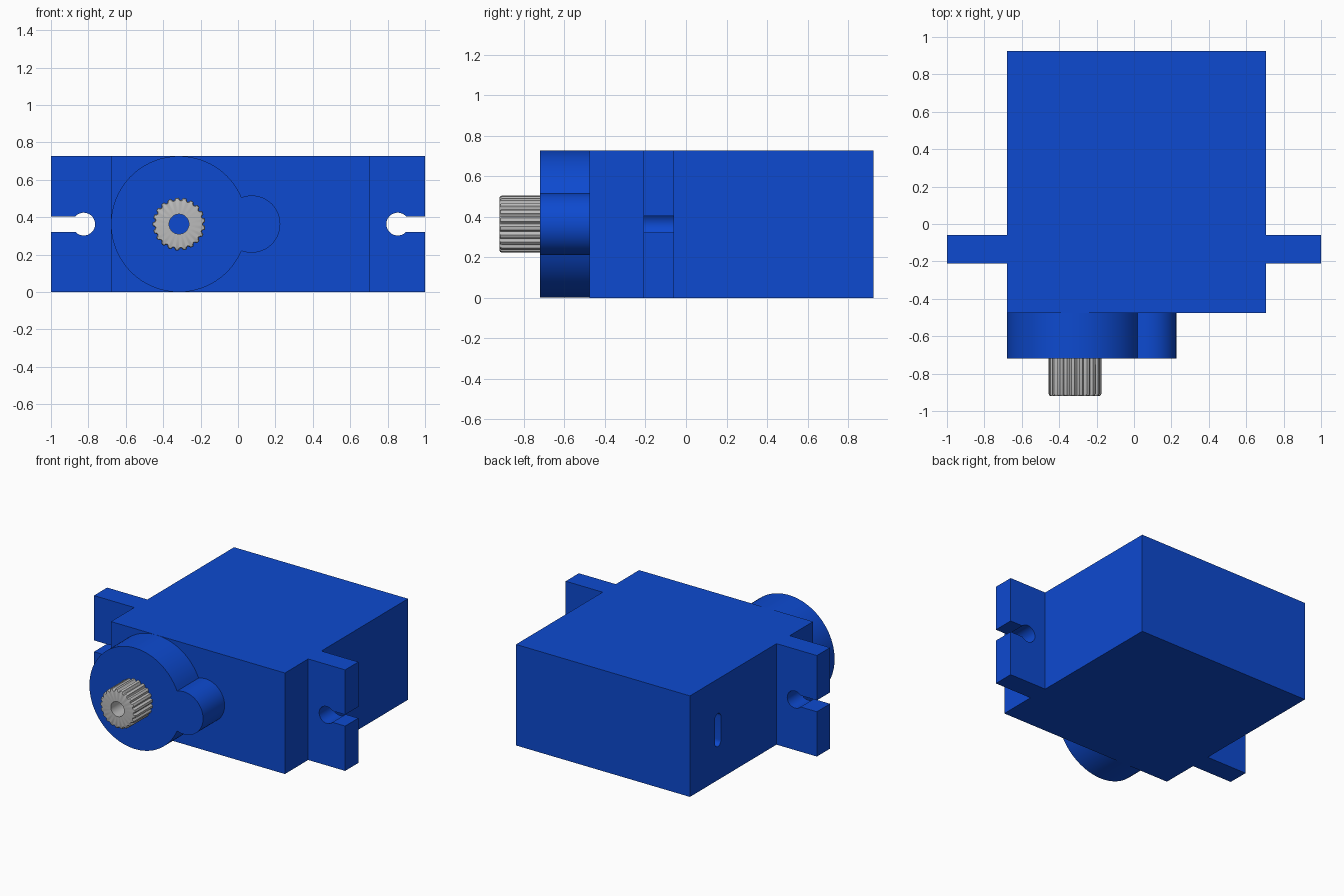
import bpy, bmesh, math

if "Cube" in bpy.data.objects:
    bpy.data.objects.remove(bpy.data.objects["Cube"])

H = 0.727          # body height
ZC = H / 2         # centre line height
X0, X1 = -0.679, 0.706


def material(name, rgb):
    m = bpy.data.materials.new(name)
    m.diffuse_color = (*rgb, 1)
    m.use_nodes = True
    m.node_tree.nodes["Principled BSDF"].inputs["Base Color"].default_value = m.diffuse_color
    return m


blue = material("blue plastic", (0.004, 0.068, 0.63))
grey = material("grey metal", (0.5, 0.5, 0.5))


def finish(name, bm, mat, smooth=True):
    bmesh.ops.recalc_face_normals(bm, faces=bm.faces)
    me = bpy.data.meshes.new(name)
    bm.to_mesh(me)
    bm.free()
    me.materials.append(mat)
    ob = bpy.data.objects.new(name, me)
    bpy.context.collection.objects.link(ob)
    bpy.ops.object.select_all(action='DESELECT')
    ob.select_set(True)
    bpy.context.view_layer.objects.active = ob
    if smooth:
        bpy.ops.object.shade_smooth_by_angle(angle=math.radians(30))
    return ob


def prism(name, pts, move, mat, smooth=True):
    """Extrude a closed outline of 3D points along a vector."""
    bm = bmesh.new()
    face = bm.faces.new([bm.verts.new(p) for p in pts])
    out = bmesh.ops.extrude_face_region(bm, geom=[face], use_keep_orig=True)
    verts = [v for v in out["geom"] if isinstance(v, bmesh.types.BMVert)]
    bmesh.ops.translate(bm, verts=verts, vec=move)
    return finish(name, bm, mat, smooth)


def arc(cx, cz, r, a0, a1, n):
    return [(cx + r * math.cos(a0 + (a1 - a0) * i / n),
             cz + r * math.sin(a0 + (a1 - a0) * i / n)) for i in range(n + 1)]


# main case with a rounded cable slot in its left wall
body = prism("case", [(X0, -0.475, 0), (X1, -0.475, 0), (X1, -0.475, H), (X0, -0.475, H)],
             (0, 1.4, 0), blue, False)
slot = arc(0.607, 0.445, 0.034, 0, math.pi, 12) + arc(0.607, 0.275, 0.034, math.pi, 2 * math.pi, 12)
cutter = prism("slot_cutter", [(X0 - 0.1, y, z) for y, z in slot], (0.2, 0, 0), blue)
cutter.hide_render = True
mod = body.modifiers.new("cable_slot", 'BOOLEAN')
mod.operation, mod.solver, mod.object = 'DIFFERENCE', 'EXACT', cutter
bpy.context.view_layer.objects.active = body
bpy.ops.object.modifier_apply(modifier=mod.name)
bpy.data.objects.remove(cutter)

# mounting tabs with keyhole slots
for name, s, wall, hole in (("left_tab", -1, -X0, 0.825), ("right_tab", 1, X1, 0.854)):
    r, w = 0.061, 0.041
    a = math.asin(w / r)
    pts = [(1, 0), (1, ZC - w)] + arc(hole, ZC, r, -a, a - 2 * math.pi, 32)
    pts += [(1, ZC + w), (1, H), (wall, H), (wall, 0)]
    prism(name, [(s * x, -0.21, z) for x, z in pts], (0, 0.15, 0), blue)

# gear housing: outline of a large and a small circle joined
CX, R, SX, SR = -0.3155, 0.3635, 0.073, 0.153
d = SX - CX
k = (d * d + R * R - SR * SR) / (2 * d)
big = math.acos(k / R)
small = math.atan2(R * math.sin(big), k - d)
outline = arc(CX, ZC, R, big, 2 * math.pi - big, 72) + arc(SX, ZC, SR, -small, small, 40)[1:-1]
prism("gear_housing", [(x, -0.72, z) for x, z in outline], (0, 0.245, 0), blue)

# splined output shaft: closed loft of toothed outer rings and a round bore
TEETH, STEP = 21, 10
N = TEETH * STEP
rings = [(0.141, -0.72, 1), (0.141, -0.908, 1), (0.138, -0.916, 1), (0.131, -0.92, 0.5),
         (0.053, -0.92, 0), (0.053, -0.72, 0)]
bm = bmesh.new()
loops = []
for r, y, tooth in rings:
    loop = []
    for i in range(N):
        t = 2 * math.pi * i / N
        rr = r - 0.013 * tooth * max(0, math.cos(TEETH * t)) ** 0.7
        loop.append(bm.verts.new((CX + rr * math.cos(t), y, ZC + rr * math.sin(t))))
    loops.append(loop)
for a, b in zip(loops, loops[1:] + loops[:1]):
    for i in range(N):
        j = (i + 1) % N
        bm.faces.new((a[i], a[j], b[j], b[i]))
finish("output_shaft", bm, grey)
